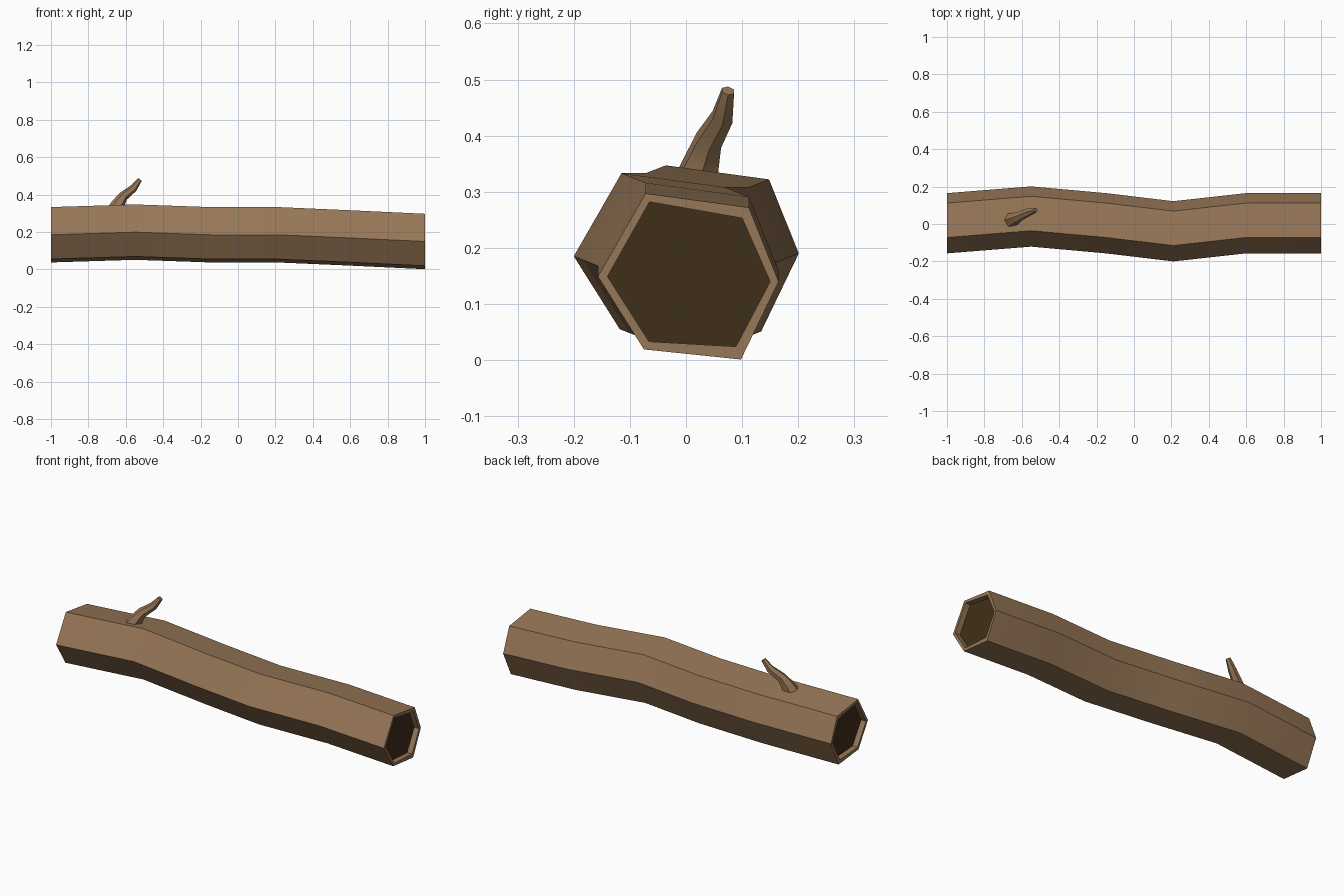
import bpy, bmesh, math
from mathutils import Vector

if "Cube" in bpy.data.objects:
    bpy.data.objects.remove(bpy.data.objects["Cube"])


def material(name, color):
    m = bpy.data.materials.new(name)
    m.diffuse_color = (*color, 1)
    m.use_nodes = True
    m.node_tree.nodes["Principled BSDF"].inputs["Base Color"].default_value = m.diffuse_color
    return m


bark = material("bark", (0.31, 0.185, 0.095))
hollow = material("hollow", (0.05, 0.028, 0.009))


def loft(name, rings, mats, dark_caps=False):
    """Skin a list of point rings and close both ends."""
    bm = bmesh.new()
    vs = [[bm.verts.new(p) for p in r] for r in rings]
    n = len(rings[0])
    for a, b in zip(vs, vs[1:]):
        for i in range(n):
            j = (i + 1) % n
            bm.faces.new((a[i], a[j], b[j], b[i]))
    caps = [bm.faces.new(vs[0][::-1]), bm.faces.new(vs[-1])]
    if dark_caps:
        for f in caps:
            f.material_index = 1
    bmesh.ops.recalc_face_normals(bm, faces=bm.faces)
    me = bpy.data.meshes.new(name)
    bm.to_mesh(me)
    bm.free()
    for m in mats:
        me.materials.append(m)
    ob = bpy.data.objects.new(name, me)
    bpy.context.collection.objects.link(ob)
    bpy.ops.object.select_all(action='DESELECT')
    ob.select_set(True)
    bpy.context.view_layer.objects.active = ob
    bpy.ops.object.shade_smooth_by_angle(angle=math.radians(30))
    return ob


# Log: uneven hexagon swept along a wavy spine, with shallow dark recesses
outer = [(-0.157, 0.149), (-0.072, 0.297), (0.112, 0.272),
         (0.165, 0.14), (0.098, 0.001), (-0.075, 0.019)]
inner = [(-0.14, 0.149), (-0.065, 0.282), (0.1, 0.253),
         (0.15, 0.14), (0.089, 0.024), (-0.066, 0.033)]
spine = [(-1, 0, 0.036), (-0.55, 0.036, 0.05), (-0.15, 0, 0.036),
         (0.21, -0.043, 0.036), (0.6, 0, 0.019), (1, 0, 0)]


def section(profile, c, dx=0):
    return [(c[0] + dx, y + c[1], z + c[2]) for y, z in profile]


depth = 0.03
rings = [section(inner, spine[0], depth), section(inner, spine[0])]
rings += [section(outer, c) for c in spine]
rings += [section(inner, spine[-1]), section(inner, spine[-1], -depth)]
loft("log", rings, [bark, hollow], True)

# Twig: tapering bent hexagonal stub
path = [Vector(p) for p in [(-0.655, 0.02, 0.32), (-0.64, 0.028, 0.35),
                            (-0.612, 0.041, 0.392), (-0.56, 0.065, 0.433),
                            (-0.525, 0.075, 0.48)]]
radii = [0.042, 0.035, 0.026, 0.021, 0.0125]
rings = []
for k, (p, r) in enumerate(zip(path, radii)):
    t = (path[min(k + 1, 4)] - path[max(k - 1, 0)]).normalized()
    u = Vector((0, 1, 0)).cross(t).normalized()
    v = t.cross(u)
    rings.append([p + r * (u * math.cos(i * math.pi / 3) + v * math.sin(i * math.pi / 3))
                  for i in range(6)])
loft("twig", rings, [bark])
